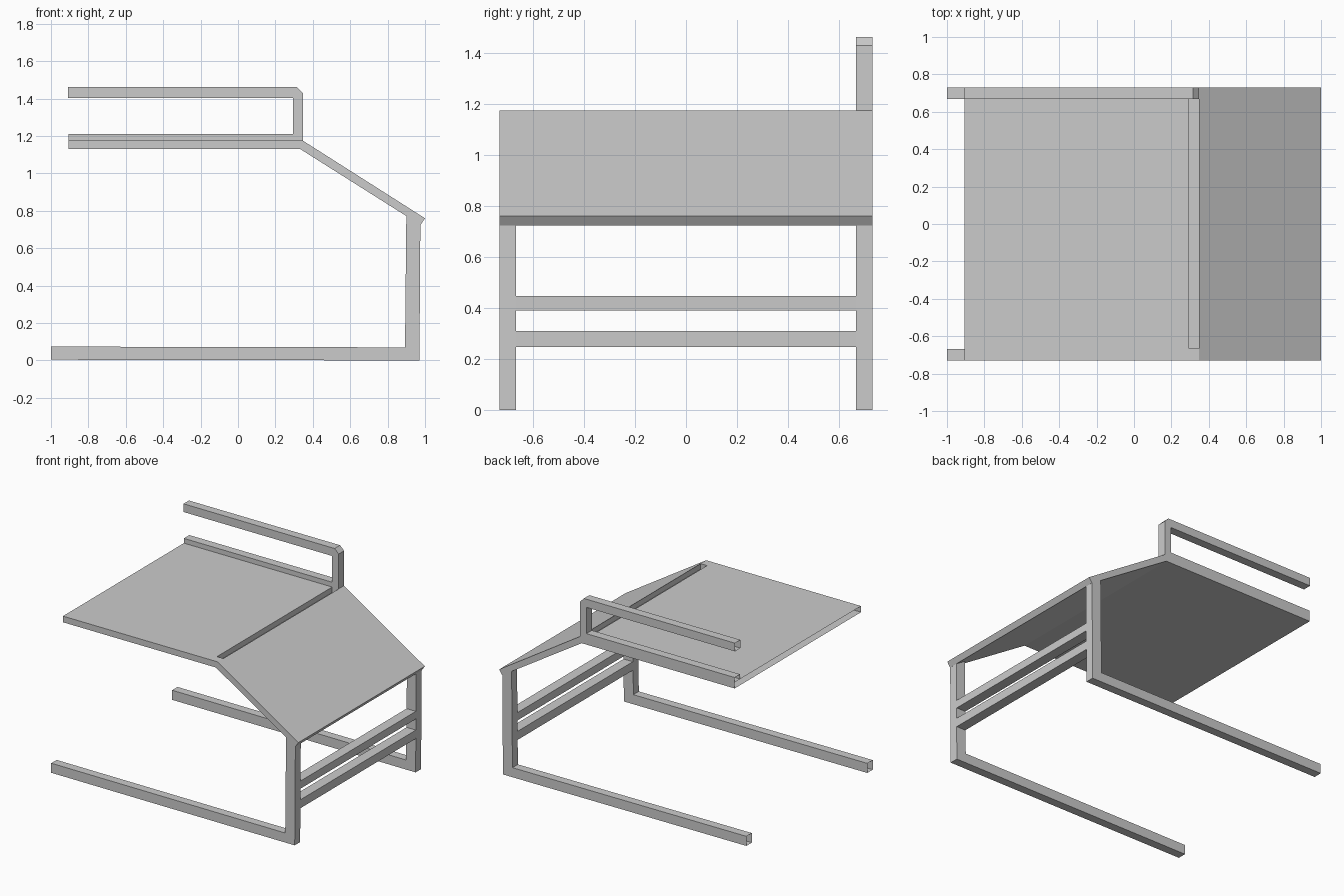
import bpy, bmesh
from mathutils import Vector

if "Cube" in bpy.data.objects:
    bpy.data.objects.remove(bpy.data.objects["Cube"])


def prism(name, profile, stations, open_edges=(), slot=None):
    """Extrude an x-z profile through y stations; open_edges are left unwalled.
    slot = (edge index, bay index, depth) sinks one wall panel downwards."""
    bm = bmesh.new()
    rings = [[bm.verts.new((x, y, z)) for x, z in profile] for y in stations]
    n = len(profile)
    slot_face = None
    for bay, (a, b) in enumerate(zip(rings, rings[1:])):
        for i in range(n):
            if i in open_edges:
                continue
            j = (i + 1) % n
            f = bm.faces.new((a[i], a[j], b[j], b[i]))
            if slot and slot[:2] == (i, bay):
                slot_face = f
    bm.faces.new(rings[0])
    bm.faces.new(rings[-1])
    bmesh.ops.recalc_face_normals(bm, faces=bm.faces[:])
    if slot_face:
        new = bmesh.ops.extrude_discrete_faces(bm, faces=[slot_face])["faces"]
        bmesh.ops.translate(bm, verts=new[0].verts[:], vec=Vector((0, 0, -slot[2])))
    mesh = bpy.data.meshes.new(name)
    bm.to_mesh(mesh)
    bm.free()
    obj = bpy.data.objects.new(name, mesh)
    bpy.context.collection.objects.link(obj)
    return obj


# Bent table panel, open at its left end, with a narrow slot by the crest
panel = [(-0.905, 1.13), (0.333, 1.13), (0.976, 0.724), (1.0, 0.76),
         (0.347, 1.175), (0.295, 1.175), (-0.905, 1.175)]
prism("table_panel", panel, (-0.73, -0.665, 0.667, 0.73),
      open_edges=(6,), slot=(4, 1, 0.04))

# L-shaped legs with floor runners, open at the runner ends
leg = [(-1.0, 0.004), (0.97, 0.0), (0.975, 0.726), (0.9, 0.775),
       (0.893, 0.07), (-1.0, 0.074)]
for side, y0, y1 in (("front", -0.73, -0.667), ("back", 0.667, 0.73)):
    prism(side + "_leg", leg, (y0, y1), open_edges=(5,))

# Two cross bars between the uprights
for label, z0, z1 in (("lower", 0.247, 0.31), ("upper", 0.39, 0.447)):
    bar = [(0.897, z0), (0.971, z0), (0.972, z1), (0.897, z1)]
    prism(label + "_cross_bar", bar, (-0.667, 0.667))

# C-shaped guard rail along the back edge, open at both bar ends
rail = [(-0.905, 1.175), (0.347, 1.175), (0.347, 1.43), (0.315, 1.462),
        (-0.908, 1.462), (-0.908, 1.402), (0.295, 1.402), (0.295, 1.21),
        (-0.905, 1.21)]
prism("guard_rail", rail, (0.667, 0.73), open_edges=(4, 8))
